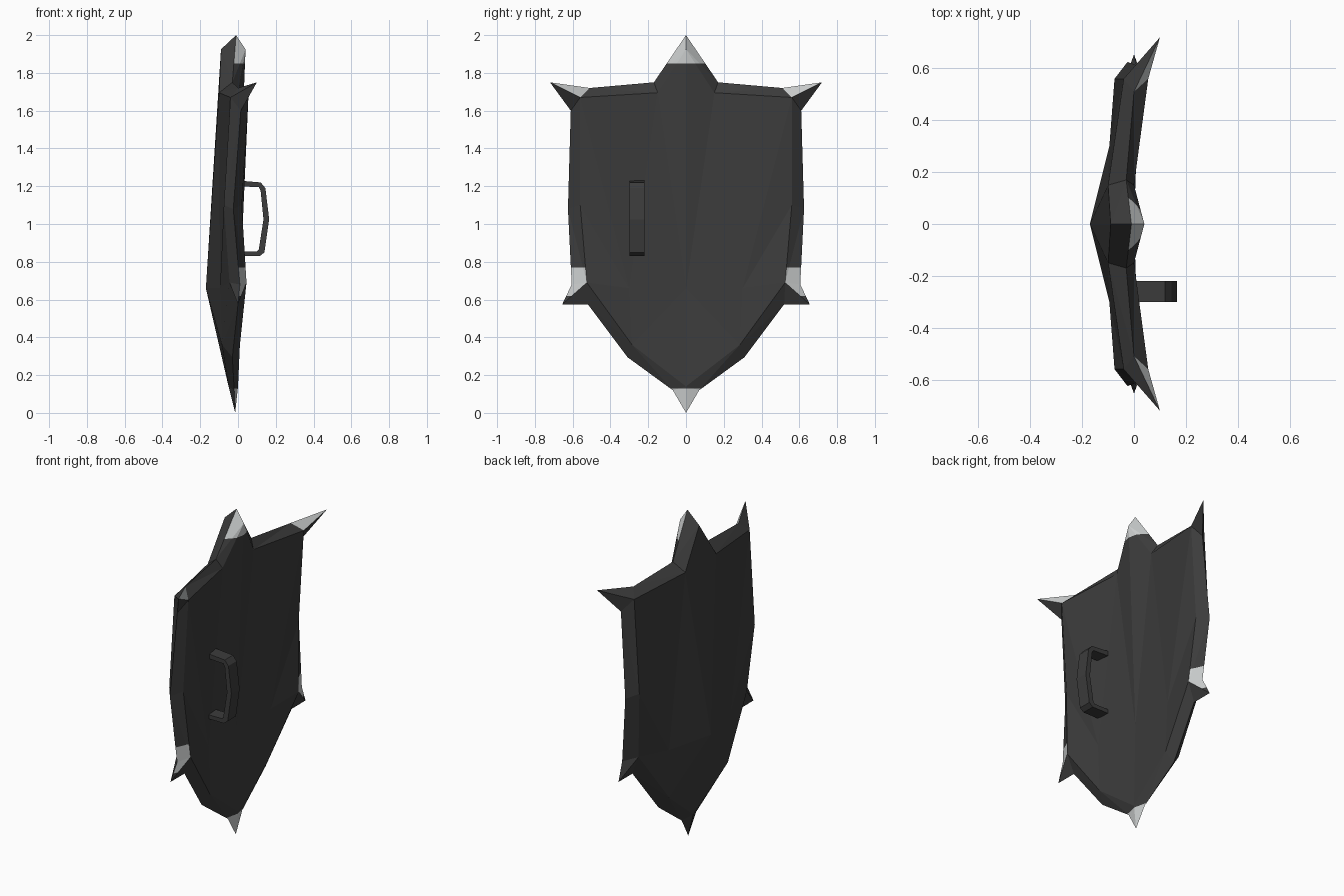
import bpy, bmesh
from mathutils import Vector

if "Cube" in bpy.data.objects:
    bpy.data.objects.remove(bpy.data.objects["Cube"])


def material(name, rgb):
    m = bpy.data.materials.new(name)
    m.diffuse_color = (*rgb, 1)
    m.use_nodes = True
    m.node_tree.nodes["Principled BSDF"].inputs["Base Color"].default_value = m.diffuse_color
    return m


DARK = material("dark_iron", (0.045, 0.045, 0.045))
LIGHT = material("pale_steel", (0.60, 0.62, 0.62))


def add_object(name, bm, mats):
    bmesh.ops.recalc_face_normals(bm, faces=bm.faces)
    me = bpy.data.meshes.new(name)
    bm.to_mesh(me)
    bm.free()
    for m in mats:
        me.materials.append(m)
    ob = bpy.data.objects.new(name, me)
    bpy.context.collection.objects.link(ob)
    return ob


# Half outline of the rim (x, y, z), from top point to bottom point
RIM = [(-.01, 0, 2), (-.03, .17, 1.75), (0, .51, 1.72), (.10, .72, 1.75),
       (.015, .61, 1.60), (-.025, .625, 1.08), (.01, .605, .68), (0, .655, .575),
       (0, .52, .575), (-.03, .31, .295), (-.02, .07, .12), (-.015, 0, 0)]
# Inner border of each face (front x, back x, y, z)
BORDER = [(-.09, .04, 0, 1.925), (-.10, 0, .15, 1.695), (-.04, .055, .56, 1.67),
          (-.075, .02, .56, 1.10), (-.045, .045, .525, .69), (-.085, .01, .285, .36),
          (-.05, 0, 0, .14)]
# Border point joined to each rim point: spikes fan out from one corner
JOIN = [0, 1, 2, 2, 2, 3, 4, 4, 4, 5, 6, 6]
# Boss on the centre line and cheek point on each half (front x, back x, y, z)
BOSS, CHEEK = (-.17, -.01, 0, .66), (-.095, .01, .30, .66)
FRONT_TAG, PANEL_TAG = 50, 40

bm = bmesh.new()
rim = [bm.verts.new(p) for p in RIM]
for side in (0, 1):
    def vert(p):
        return bm.verts.new((p[side], p[2], p[3]))

    inner = [vert(p) for p in BORDER]
    boss, cheek = vert(BOSS), vert(CHEEK)

    def face(vs, tag):
        bm.faces.new(vs).material_index = tag if side else FRONT_TAG

    # bevelled rim
    for i in range(len(RIM) - 1):
        a, b = inner[JOIN[i]], inner[JOIN[i + 1]]
        face([rim[i], rim[i + 1], b] + ([a] if a is not b else []), i)
    # folded panel
    face([boss, inner[0], inner[1]], PANEL_TAG)
    face([boss, inner[5], inner[6]], PANEL_TAG)
    ring = inner[1:6] + [boss]
    for i in range(6):
        face([cheek, ring[i], ring[(i + 1) % 6]], PANEL_TAG)

# cut the edges of the pale tips, then colour the tips on the back side
bmesh.ops.triangulate(bm, faces=bm.faces)
for z in (1.85, .77, .62, .13):
    bmesh.ops.bisect_plane(bm, geom=bm.verts[:] + bm.edges[:] + bm.faces[:],
                           plane_co=(0, 0, z), plane_no=(0, 0, 1))
for f in bm.faces:
    z, tag = f.calc_center_median().z, f.material_index
    pale = tag != FRONT_TAG and (z > 1.85 or z < .13 or tag == 2
                                 or (tag in (5, 6) and .62 < z < .77))
    f.material_index = int(pale)

# mirror to the other half
dup = bmesh.ops.duplicate(bm, geom=bm.verts[:] + bm.edges[:] + bm.faces[:])["geom"]
for v in dup:
    if isinstance(v, bmesh.types.BMVert):
        v.co.y = -v.co.y
bmesh.ops.remove_doubles(bm, verts=bm.verts, dist=1e-4)
add_object("shield_body", bm, [DARK, LIGHT])

# Grip: flat bar bent into a bracket, (x, z) outside and inside
OUTER = [(0, 1.23), (.12, 1.22), (.145, 1.19), (.165, 1.025), (.14, .85), (.115, .83), (0, .83)]
INNER = [(0, 1.20), (.11, 1.195), (.12, 1.175), (.135, 1.025), (.11, .865), (.10, .855), (0, .855)]
bm = bmesh.new()
loops = [[bm.verts.new((x, y, z)) for x, z in prof]
         for prof, y in ((OUTER, -.30), (OUTER, -.22), (INNER, -.22), (INNER, -.30))]
for k in range(4):
    a, b = loops[k], loops[(k + 1) % 4]
    for i in range(len(OUTER) - 1):
        bm.faces.new([a[i], a[i + 1], b[i + 1], b[i]])
for end in (0, -1):
    bm.faces.new([l[end] for l in loops])
add_object("grip", bm, [DARK])
